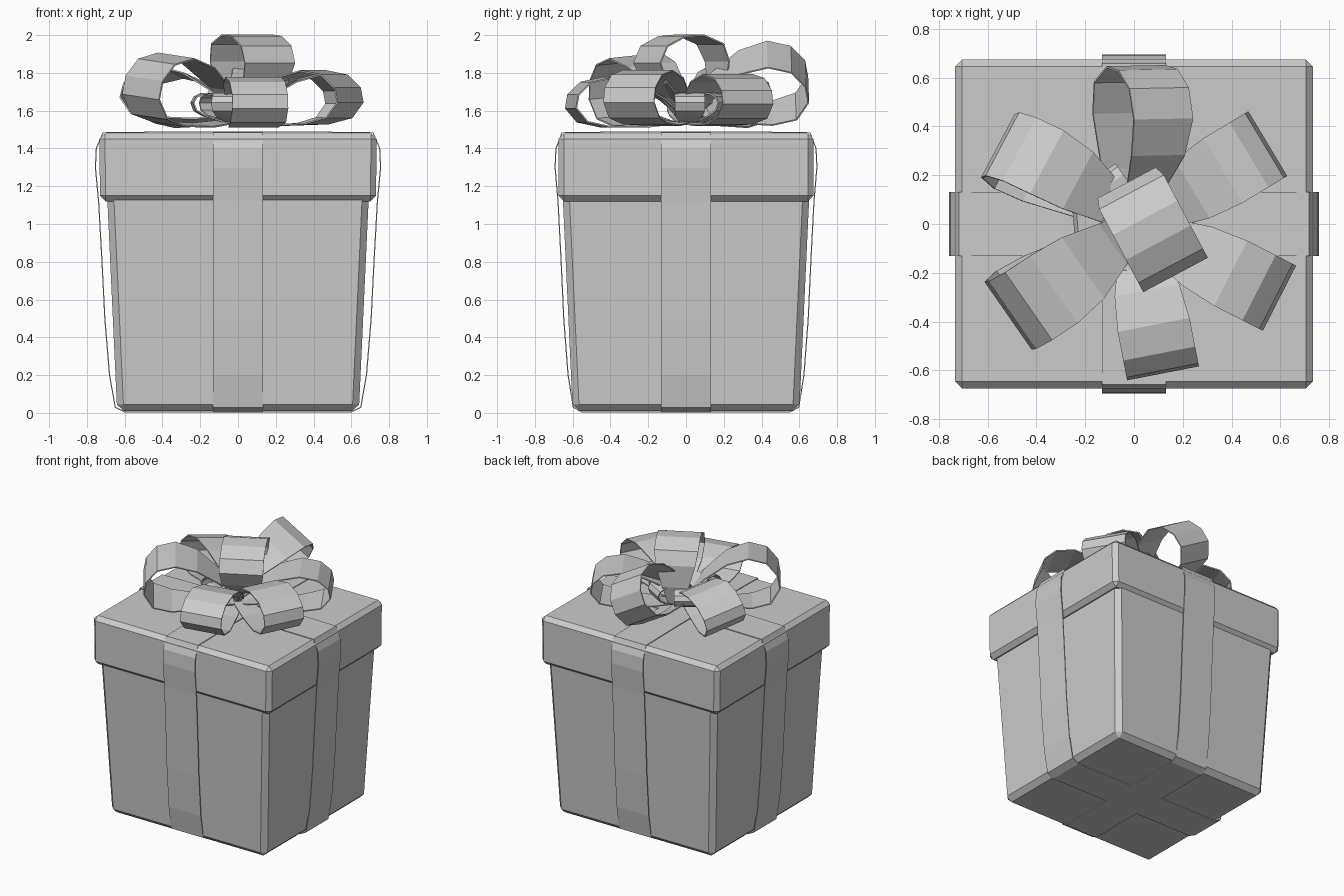
import bpy, bmesh
from math import radians
from mathutils import Matrix, Vector

cube = bpy.data.objects.get("Cube")
if cube:
    bpy.data.objects.remove(cube)

grey = bpy.data.materials.new("light_grey")
grey.use_nodes = True
grey.diffuse_color = (0.6, 0.6, 0.6, 1)
grey.node_tree.nodes["Principled BSDF"].inputs["Base Color"].default_value = (0.6, 0.6, 0.6, 1)


def finish(name, bm):
    bmesh.ops.recalc_face_normals(bm, faces=bm.faces)
    mesh = bpy.data.meshes.new(name)
    bm.to_mesh(mesh)
    bm.free()
    mesh.materials.append(grey)
    obj = bpy.data.objects.new(name, mesh)
    bpy.context.collection.objects.link(obj)
    return obj


def tapered_box(name, bottom, top, z0, z1, bevel):
    bm = bmesh.new()
    bmesh.ops.create_cube(bm, size=2)
    for v in bm.verts:
        hx, hy = top if v.co.z > 0 else bottom
        v.co = (v.co.x * hx, v.co.y * hy, z1 if v.co.z > 0 else z0)
    bmesh.ops.bevel(bm, geom=bm.edges[:], offset=bevel, segments=1, affect='EDGES')
    return finish(name, bm)


def strip(name, rows, closed, thickness):
    """Ribbon through pairs of edge points."""
    bm = bmesh.new()
    pairs = [[bm.verts.new(p) for p in row] for row in rows]
    following = pairs[1:] + (pairs[:1] if closed else [])
    for (a, b), (c, d) in zip(pairs, following):
        bm.faces.new((a, b, d, c))
    obj = finish(name, bm)
    solid = obj.modifiers.new("thickness", 'SOLIDIFY')
    solid.thickness = thickness
    solid.offset = 0
    return obj


# Box body and overhanging lid
tapered_box("box_body", (0.64, 0.60), (0.695, 0.655), 0.01, 1.2, 0.035)
tapered_box("box_lid", (0.73, 0.675), (0.735, 0.675), 1.12, 1.48, 0.03)

# Two bands wrapped around the box, hanging a little loose below the lid
half = [(0.3, 1.488), (0.715, 1.483), (0.75, 1.4), (0.755, 1.3), (0.738, 1.12),
        (0.72, 0.8), (0.705, 0.5), (0.68, 0.2), (0.65, 0.03), (0.6, 0.005)]
path = half + [(-x, z) for x, z in reversed(half)]
w = 0.132
strip("band_side_to_side", [((x, -w, z), (x, w, z)) for x, z in path], True, 0.006)
strip("band_front_to_back", [((-w, x * 0.918, z), (w, x * 0.918, z)) for x, z in path], True, 0.006)

# Bow loop profile: reach, height, half width (all relative)
PROFILE = [(0.05, 0.08, 0.35), (0.35, 0.0, 0.6), (0.7, 0.0, 0.9), (0.9, 0.1, 1),
           (1.0, 0.38, 1), (0.98, 0.65, 1), (0.87, 0.9, 1), (0.68, 1.0, 1),
           (0.45, 0.88, 0.9), (0.2, 0.55, 0.6), (0.03, 0.2, 0.35)]


def bow_loop(name, azimuth, reach, girth, width, pitch=0, roll=0, base=(0, 0, 1.515), lift=0.0):
    turn = (Matrix.Translation(base) @ Matrix.Rotation(radians(azimuth), 4, 'Z')
            @ Matrix.Rotation(radians(-pitch), 4, 'Y') @ Matrix.Rotation(radians(roll), 4, 'X'))
    rows = [[turn @ Vector((r * reach, s * k * width / 2, (h + lift) * girth)) for s in (-1, 1)]
            for r, h, k in PROFILE]
    return strip(name, rows, False, 0.008)


# Ring of loops and one upright loop in the middle
bow_loop("bow_loop_front", -79, 0.62, 0.26, 0.30)
bow_loop("bow_loop_left_front", -27, 0.67, 0.28, 0.30, pitch=2)
bow_loop("bow_loop_left_back", 31, 0.64, 0.26, 0.31, pitch=2)
bow_loop("bow_loop_back", 90, 0.65, 0.36, 0.28, pitch=2, roll=30, base=(-0.06, 0, 1.57))
bow_loop("bow_loop_right_back", 152, 0.64, 0.27, 0.30, roll=12, base=(0, 0, 1.54))
bow_loop("bow_loop_right_front", 215, 0.64, 0.36, 0.34, pitch=2, roll=-5)
bow_loop("bow_loop_top", 118, 0.46, 0.42, 0.30, pitch=90, base=(0.07, -0.02, 1.54), lift=-0.5)

# Short gathered loops at the heart of the bow
for i, azimuth in enumerate((5, 60, 125, 185, 255)):
    bow_loop(f"bow_gather_{i}", azimuth, 0.27, 0.12, 0.16, pitch=18)
